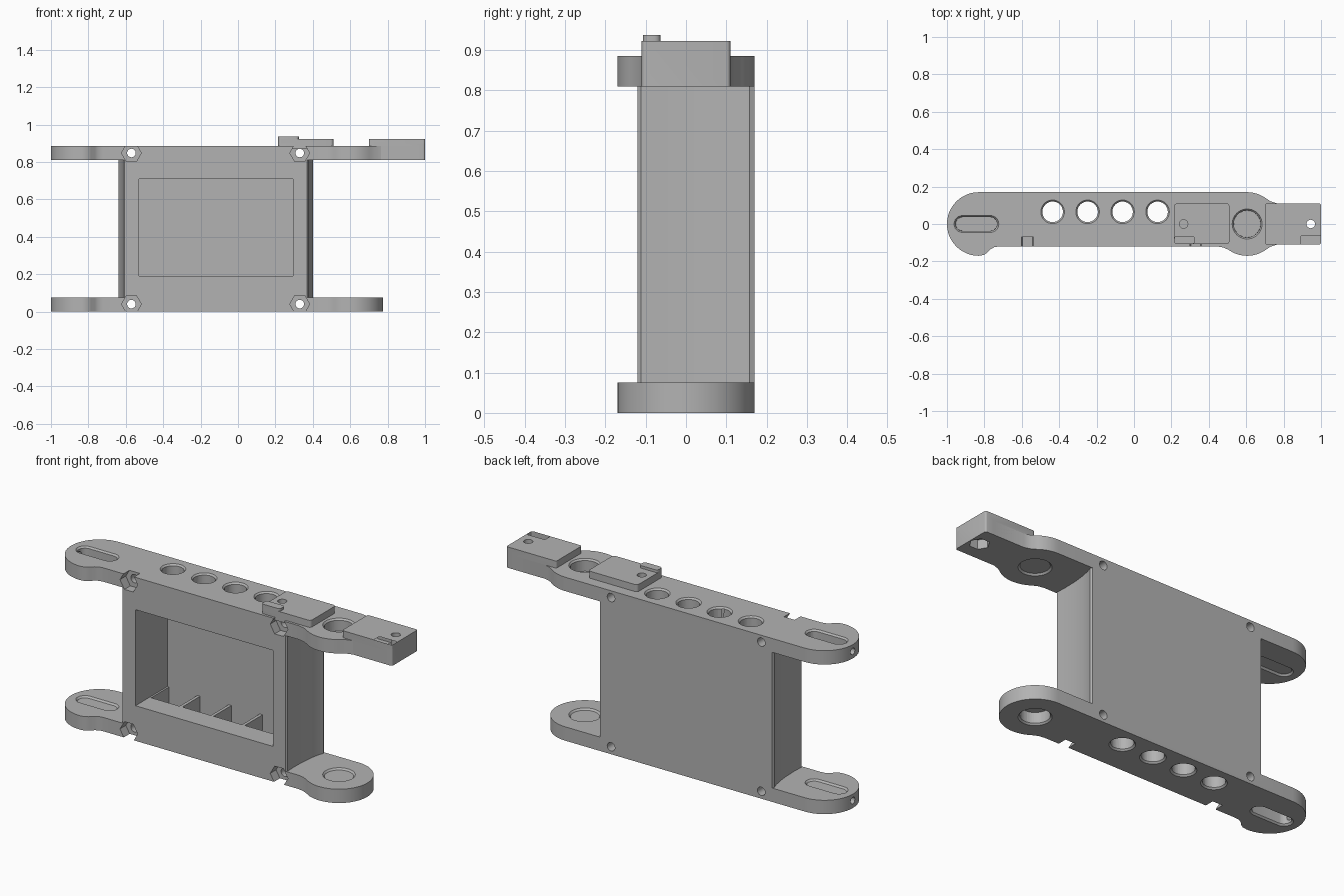
import bpy, bmesh
from math import sin, cos, radians
from mathutils import Matrix

cube = bpy.data.objects.get("Cube")
if cube:
    bpy.data.objects.remove(cube, do_unlink=True)

grey = bpy.data.materials.new("plain_grey")
grey.use_nodes = True
grey.diffuse_color = (0.45, 0.45, 0.45, 1)
grey.node_tree.nodes["Principled BSDF"].inputs["Base Color"].default_value = (0.45, 0.45, 0.45, 1)


def arc(cx, cy, r, a0, a1, n=16):
    angles = [radians(a0 + (a1 - a0) * i / n) for i in range(n + 1)]
    return [(cx + r * cos(a), cy + r * sin(a)) for a in angles]


def circle(cx, cy, r, n=40):
    return arc(cx, cy, r, 0, 360, n)[:-1]


def slot(r):
    return arc(-0.768, 0, r, -90, 90, 12) + arc(-0.917, 0, r, 90, 270, 12)


def rounded(x0, x1, y0, y1, r):
    return (arc(x1 - r, y0 + r, r, -90, 0, 4) + arc(x1 - r, y1 - r, r, 0, 90, 4)
            + arc(x0 + r, y1 - r, r, 90, 180, 4) + arc(x0 + r, y0 + r, r, 180, 270, 4))


def rect(x0, x1, y0, y1):
    return [(x0, y0), (x1, y0), (x1, y1), (x0, y1)]


def prism(name, low, z0, z1, high=None, turn=None):
    """Solid between two outlines; turn reorients the extrusion axis."""
    bm = bmesh.new()
    a = [bm.verts.new((x, y, z0)) for x, y in low]
    b = [bm.verts.new((x, y, z1)) for x, y in (high or low)]
    bm.faces.new(a[::-1])
    bm.faces.new(b)
    for i in range(len(a)):
        j = (i + 1) % len(a)
        bm.faces.new((a[i], a[j], b[j], b[i]))
    if turn:
        bm.transform(turn)
    bmesh.ops.recalc_face_normals(bm, faces=bm.faces)
    mesh = bpy.data.meshes.new(name)
    bm.to_mesh(mesh)
    bm.free()
    mesh.materials.append(grey)
    ob = bpy.data.objects.new(name, mesh)
    bpy.context.collection.objects.link(ob)
    return ob


def combine(target, tool, operation):
    mod = target.modifiers.new("join", 'BOOLEAN')
    mod.operation, mod.solver, mod.object = operation, 'EXACT', tool
    bpy.context.view_layer.objects.active = target
    bpy.ops.object.modifier_apply(modifier=mod.name)
    bpy.data.objects.remove(tool, do_unlink=True)


def add(*args, **kw):
    combine(frame, prism(*args, **kw), 'UNION')


def cut(*args, **kw):
    combine(frame, prism("cutter", *args, **kw), 'DIFFERENCE')


def cut_chamfered(shape, r, levels):
    """Vertical through hole with small chamfers on the given (height, direction) rims."""
    cut(shape(r), -0.1, 1.0)
    for z, d in levels:
        cut(shape(r - 0.0005), z - d * 0.009, z + d * 0.003, high=shape(r + 0.011))


# Extrusions along y (outline in x, z) and along x (outline in y, z)
ALONG_Y = Matrix(((1, 0, 0, 0), (0, 0, 1, 0), (0, 1, 0, 0), (0, 0, 0, 1)))
ALONG_X = Matrix(((0, 0, 1, 0), (1, 0, 0, 0), (0, 1, 0, 0), (0, 0, 0, 1)))

LOW_RIM, TOP = 0.075, 0.885
HIGH_RIM = 0.81

# Central case with gently hollowed ends
end = [(0.37, -0.12), (0.376, -0.112), (0.374, -0.05), (0.376, 0.02), (0.382, 0.08),
       (0.392, 0.13), (0.402, 0.158), (0.396, 0.17)]
case = end + [(-0.238 - x, y) for x, y in reversed(end)]
frame = prism("case_frame", case, 0.04, 0.85)

# Mounting plates: shared lug on the left, round eye on the right
lug = (arc(-0.83, 0, 0.17, 90, 270, 24)
       + [(-0.805, -0.166), (-0.785, -0.154), (-0.765, -0.134), (-0.745, -0.123), (-0.72, -0.12)])
neck = [(0.445, -0.12), (0.48, -0.126)]
eye = arc(0.605, 0, 0.17, -125, 90, 36)
arm = [(0.73, -0.121), (0.765, -0.11), (0.95, -0.11)]
eye_with_arm = (arc(0.605, 0, 0.17, -125, -55, 16) + arm
                + [(x, -y) for x, y in reversed(arm)] + arc(0.605, 0, 0.17, 55, 90, 8))
add("bottom_plate", lug + neck + eye, 0, LOW_RIM)
add("top_plate", lug + neck + eye_with_arm, HIGH_RIM, TOP)

# Open bay in the front, with cell pockets in its floor and ceiling
cut(rect(-0.53, 0.295, 0.19, 0.71), -0.2, 0.152, turn=ALONG_Y)
hole_x = [-0.435 + 0.187 * i for i in range(4)]
for x in hole_x:
    cut(rect(x - 0.085, x + 0.085, 0.0, 0.152), 0.085, 0.3)
    cut(rect(x - 0.085, x + 0.085, 0.0, 0.152), 0.6, 0.8)

# Row of round holes, hinge eye and long slots
outer = [(TOP, 1), (0, -1)]
rims = outer + [(LOW_RIM, 1), (HIGH_RIM, -1)]
for x in hole_x:
    cut_chamfered(lambda r: circle(x, 0.065, r, 32), 0.055, outer)
cut_chamfered(lambda r: circle(0.605, 0, r), 0.072, rims)
cut_chamfered(slot, 0.037, rims)

# Corner screw holes with hexagonal nut pockets, and pin holes in the lug ends
for z in (0.04, 0.848):
    for x in (-0.57, 0.33):
        cut(circle(x, z, 0.053, 6), -0.2, -0.07, turn=ALONG_Y)
        cut(circle(x, z, 0.023, 20), -0.1, 0.3, turn=ALONG_Y)
    cut(circle(0, z, 0.018, 16), -1.1, -0.93, turn=ALONG_X)

# Raised clamp blocks with lips
add("inner_block", rounded(0.215, 0.51, -0.107, 0.11, 0.015), 0.87, 0.923)
add("inner_lip", rounded(0.215, 0.325, -0.107, -0.063, 0.015), 0.9, 0.937)
add("outer_block", rounded(0.70, 1.0, -0.11, 0.11, 0.01), HIGH_RIM, 0.923)
add("outer_lip", rounded(0.89, 1.0, -0.11, -0.063, 0.01), 0.9, 0.937)
for x in (0.265, 0.945):
    cut(circle(x, 0, 0.023, 20), 0.65, 1.0)
cut(circle(0.945, 0, 0.05, 6), 0.75, 0.86)

# Smooth curved walls, keep crisp edges
bpy.ops.object.select_all(action='DESELECT')
frame.select_set(True)
bpy.context.view_layer.objects.active = frame
bpy.ops.object.shade_smooth_by_angle(angle=radians(28))
